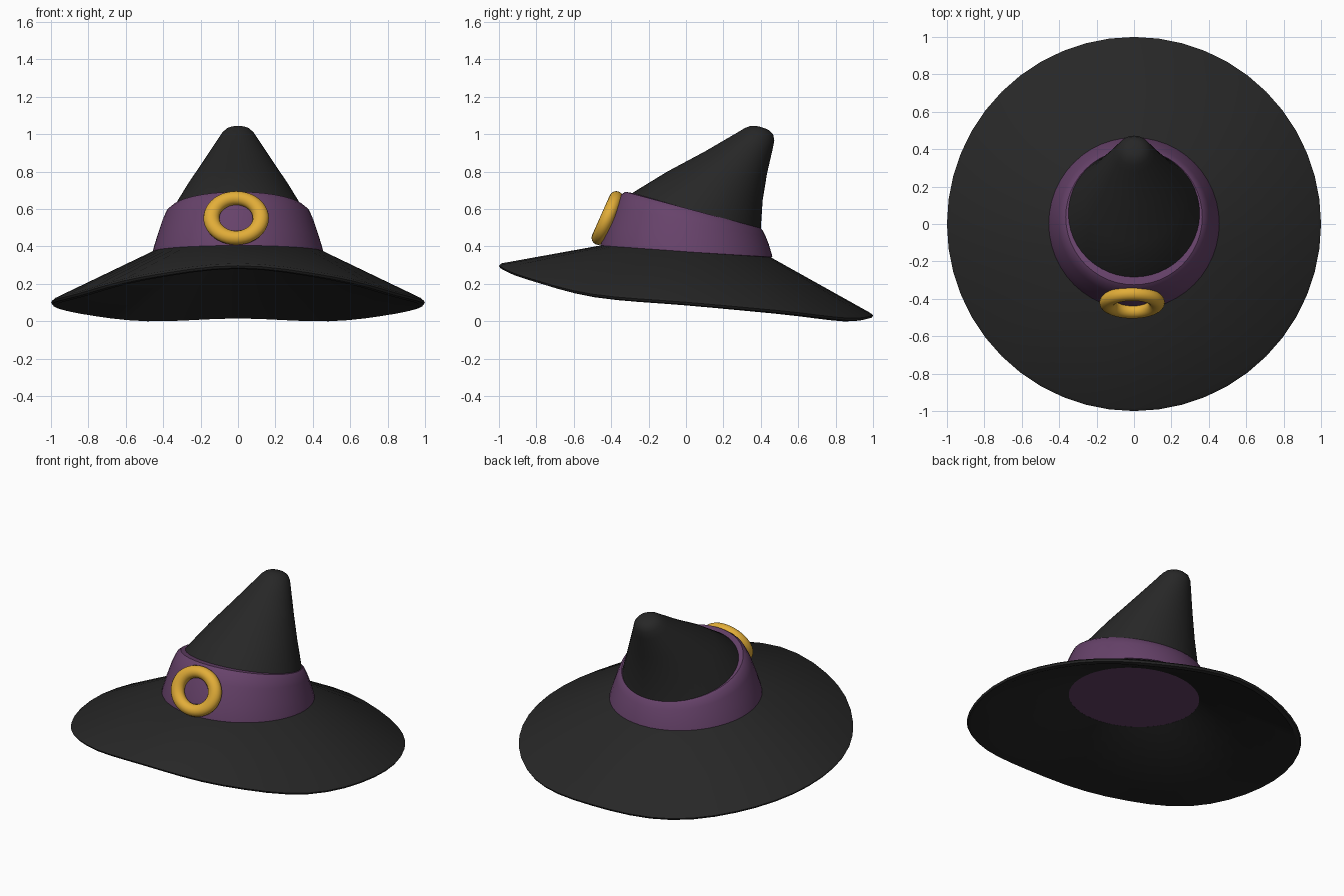
import bpy, bmesh, math

if "Cube" in bpy.data.objects:
    bpy.data.objects.remove(bpy.data.objects["Cube"])

SEG = 48


def material(name, rgb):
    m = bpy.data.materials.new(name)
    m.diffuse_color = (*rgb, 1)
    m.use_nodes = True
    m.node_tree.nodes["Principled BSDF"].inputs["Base Color"].default_value = m.diffuse_color
    return m


black = material("black felt", (0.02, 0.02, 0.02))
purple = material("purple ribbon", (0.135, 0.055, 0.145))
gold = material("gold metal", (0.76, 0.42, 0.04))


def finish(ob, mat, angle=40):
    ob.data.materials.append(mat)
    bpy.ops.object.select_all(action='DESELECT')
    ob.select_set(True)
    bpy.context.view_layer.objects.active = ob
    bpy.ops.object.shade_smooth_by_angle(angle=math.radians(angle))


def loft(name, rings, mat, closed=False, angle=40):
    """Skin a list of rings; cap the ends, or join last to first if closed."""
    bm = bmesh.new()
    loops = [[bm.verts.new(p) for p in r] for r in rings]
    pairs = list(zip(loops, loops[1:]))
    if closed:
        pairs.append((loops[-1], loops[0]))
    else:
        bm.faces.new(loops[0])
        bm.faces.new(loops[-1])
    for a, b in pairs:
        for i in range(SEG):
            j = (i + 1) % SEG
            bm.faces.new((a[i], a[j], b[j], b[i]))
    bmesh.ops.recalc_face_normals(bm, faces=bm.faces)
    me = bpy.data.meshes.new(name)
    bm.to_mesh(me)
    bm.free()
    ob = bpy.data.objects.new(name, me)
    bpy.context.collection.objects.link(ob)
    finish(ob, mat, angle)
    return ob


ANGLES = [2 * math.pi * i / SEG for i in range(SEG)]


def tilted(yf, zf, yb, zb, hw):
    """Tilted ellipse from its front point, back point and half width."""
    return [(hw * math.sin(t),
             (yf + yb) / 2 - (yb - yf) / 2 * math.cos(t),
             (zf + zb) / 2 - (zb - zf) / 2 * math.cos(t)) for t in ANGLES]


# rim height every 30 degrees from front to back, smoothly interpolated
RIM = [0.28, 0.222, 0.128, 0.085, 0.04, 0.0, 0.015]


def rim_z(t):
    u = t / (math.pi / 6)
    i = int(math.floor(u + 1e-9))
    f = u - i
    a, b, c, d = (RIM[min(k % 12, 12 - k % 12)] for k in range(i - 1, i + 3))
    return b + 0.5 * f * (c - a + f * (2*a - 5*b + 4*c - d + f * (3*(b - c) + d - a)))


def rim_ring(r, dz):
    return [(r * math.sin(t), -r * math.cos(t), rim_z(t) + dz) for t in ANGLES]


def inner_ring(r, z):
    return [(r * math.sin(t), -r * math.cos(t), z + 0.07 * r * math.cos(t)) for t in ANGLES]


# wavy brim
loft("brim", [
    inner_ring(0.39, 0.345), rim_ring(0.97, 0.0), rim_ring(0.993, 0.005),
    rim_ring(1.0, 0.017), rim_ring(0.985, 0.03),
    inner_ring(0.45, 0.375), inner_ring(0.39, 0.39)], black, closed=True)

# ribbon band, closed underneath
loft("band", [
    tilted(-0.391, 0.373, 0.391, 0.318, 0.391),
    tilted(-0.40, 0.385, 0.40, 0.335, 0.40),
    tilted(-0.458, 0.40, 0.462, 0.343, 0.456),
    tilted(-0.455, 0.42, 0.458, 0.36, 0.452),
    tilted(-0.43, 0.50, 0.443, 0.41, 0.432),
    tilted(-0.385, 0.615, 0.425, 0.455, 0.405),
    tilted(-0.35, 0.675, 0.41, 0.485, 0.385),
    tilted(-0.325, 0.692, 0.40, 0.497, 0.365),
    tilted(-0.28, 0.685, 0.395, 0.49, 0.34)], purple)

# leaning cone with a rounded tip
loft("cone", [
    tilted(-0.30, 0.665, 0.40, 0.47, 0.36),
    tilted(-0.28, 0.69, 0.40, 0.505, 0.347),
    tilted(-0.10, 0.80, 0.41, 0.65, 0.27),
    tilted(0.10, 0.907, 0.433, 0.79, 0.187),
    tilted(0.28, 1.012, 0.463, 0.92, 0.108),
    tilted(0.315, 1.033, 0.472, 0.965, 0.088),
    tilted(0.345, 1.044, 0.466, 0.998, 0.066),
    tilted(0.37, 1.045, 0.445, 1.02, 0.04),
    tilted(0.395, 1.04, 0.42, 1.032, 0.014)], black)

# round buckle leaning against the front of the band
bpy.ops.mesh.primitive_torus_add(
    major_radius=0.132, minor_radius=0.043, major_segments=40, minor_segments=16,
    location=(-0.01, -0.42, 0.552), rotation=(math.radians(66), 0, 0))
buckle = bpy.context.object
buckle.name = "buckle"
buckle.scale = (1, 0.88, 0.88)
finish(buckle, gold, 60)
